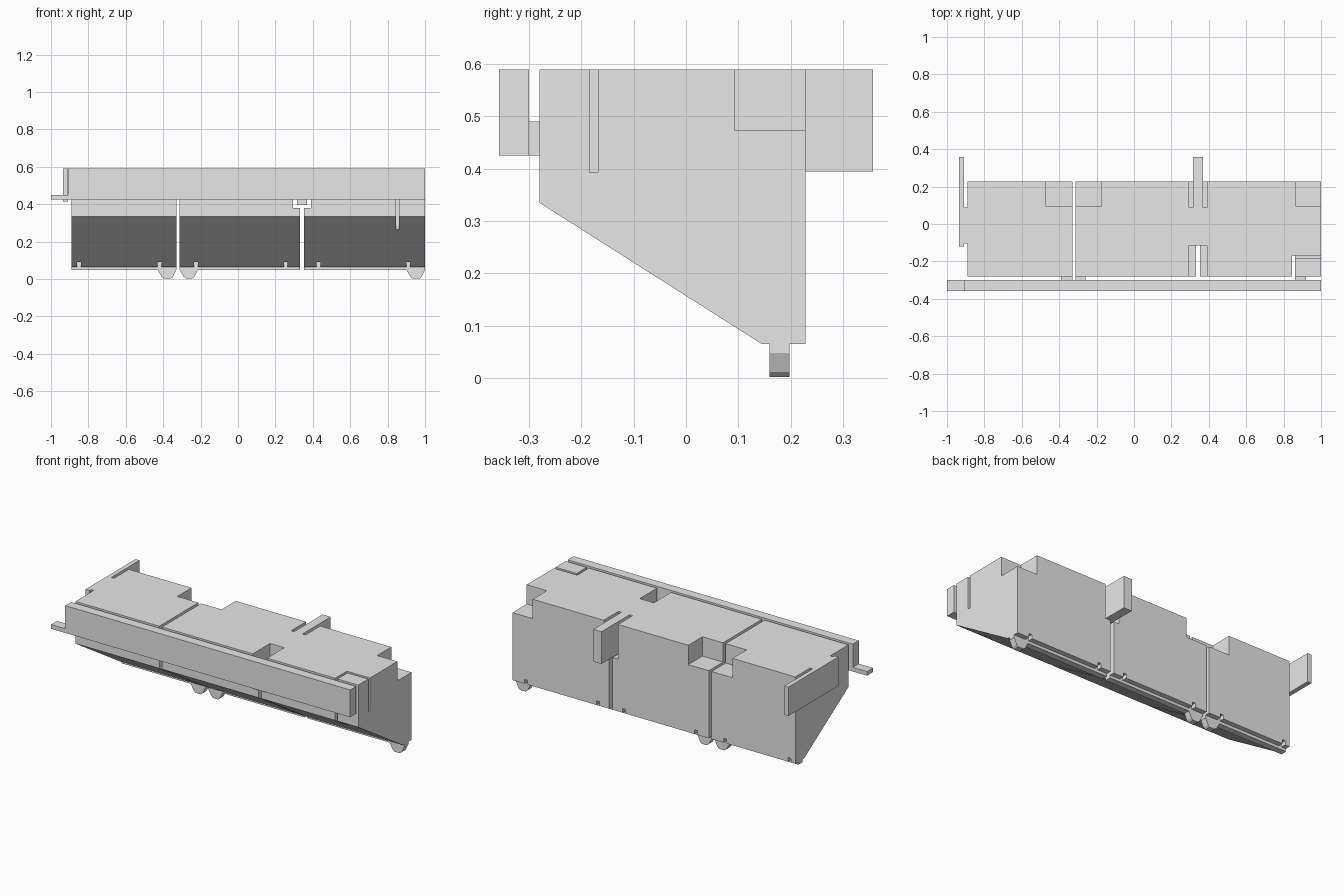
import bpy
import bmesh

default = bpy.data.objects.get("Cube")
if default:
    bpy.data.objects.remove(default)

grey = bpy.data.materials.new("plain_grey")
grey.use_nodes = True
COLOUR = (0.8, 0.8, 0.8, 1)
grey.diffuse_color = COLOUR
grey.node_tree.nodes["Principled BSDF"].inputs["Base Color"].default_value = COLOUR


def prism(name, outline, axis, low, high):
    """Extrude an outline along x (outline in y, z) or along y (outline in x, z)."""
    bm = bmesh.new()
    place = (lambda a, b: (low, a, b)) if axis == "x" else (lambda a, b: (a, low, b))
    face = bm.faces.new([bm.verts.new(place(a, b)) for a, b in outline])
    moved = bmesh.ops.extrude_face_region(bm, geom=[face])["geom"]
    step = (high - low, 0, 0) if axis == "x" else (0, high - low, 0)
    bmesh.ops.translate(bm, vec=step, verts=[v for v in moved if isinstance(v, bmesh.types.BMVert)])
    bmesh.ops.recalc_face_normals(bm, faces=bm.faces)
    mesh = bpy.data.meshes.new(name)
    bm.to_mesh(mesh)
    bm.free()
    mesh.materials.append(grey)
    obj = bpy.data.objects.new(name, mesh)
    bpy.context.collection.objects.link(obj)
    return obj


def box(name, x, y, z):
    outline = [(y[0], z[0]), (y[1], z[0]), (y[1], z[1]), (y[0], z[1])]
    return prism(name, outline, "x", x[0], x[1])


def cut(target, cutter):
    mod = target.modifiers.new("cut", "BOOLEAN")
    mod.operation = "DIFFERENCE"
    mod.solver = "EXACT"
    mod.object = cutter
    bpy.context.view_layer.objects.active = target
    bpy.ops.object.modifier_apply(modifier=mod.name)
    bpy.data.objects.remove(cutter)


TOP = 0.59
OVER = TOP + 0.1
ALL_Y = (-0.5, 0.5)

# Wedge-shaped body
body = prism("body", [(-0.28, TOP), (0.228, TOP), (0.228, 0.065), (0.145, 0.065), (-0.28, 0.335)],
             "x", -0.89, 1.0)

cuts = [
    # Gaps between the three sections
    ((-0.33, -0.312), ALL_Y, (-0.1, OVER)),
    ((0.332, 0.354), ALL_Y, (-0.1, 0.42)),
    # Hook pocket with a bridge left at the top
    ((0.295, 0.39), ALL_Y, (0.38, 0.46)),
    ((0.295, 0.39), (-0.5, -0.115), (0.38, OVER)),
    ((0.295, 0.39), (0.087, 0.5), (0.38, OVER)),
    # Rear steps
    ((-0.47, -0.175), (0.093, 0.5), (0.473, OVER)),
    ((0.865, 1.1), (0.093, 0.5), (0.473, OVER)),
    # Slots that free the latch tab
    ((0.845, 0.86), (-0.5, -0.168), (0.1, OVER)),
    ((0.85, 1.1), (-0.184, -0.168), (0.393, OVER)),
]
# Small notches along the lower edge, leaving a web inside
for x in (-0.85, -0.42, -0.225, 0.255, 0.43, 0.91):
    for y in ((0.0, 0.165), (0.195, 0.4)):
        cuts.append(((x - 0.01, x + 0.01), y, (0.0, 0.09)))
for x, y, z in cuts:
    cut(body, box("cutter", x, y, z))

# Hooks
box("middle_hook", (0.315, 0.37), (-0.115, 0.357), (0.395, TOP))
box("end_hook", (-0.935, -0.908), (-0.12, 0.357), (0.415, TOP))
box("end_hook_bridge", (-0.908, -0.885), (-0.105, 0.087), (0.46, TOP))

# Front rail, its end tongue and connectors
box("front_rail", (-0.905, 1.0), (-0.357, -0.3), (0.425, TOP))
box("rail_tongue", (-1.0, -0.905), (-0.357, -0.3), (0.425, 0.45))
for i, x in enumerate(((-0.39, -0.33), (-0.312, -0.26), (0.86, 0.92))):
    box(f"rail_connector_{i + 1}", x, (-0.305, -0.275), (0.425, 0.49))

# Ridges under each section
for i, x in enumerate(((-0.89, -0.33), (-0.312, 0.332), (0.354, 1.0))):
    box(f"bottom_ridge_{i + 1}", x, (0.16, 0.198), (0.048, 0.08))

# Rounded feet
for i, (a, b) in enumerate(((-0.43, -0.33), (-0.312, -0.215), (0.9, 1.0))):
    outline = [(a, 0.05), (a + 0.022, 0.012), (a + 0.035, 0.002),
               (b - 0.03, 0.002), (b - 0.018, 0.012), (b, 0.05)]
    prism(f"foot_{i + 1}", outline, "y", 0.16, 0.198)
